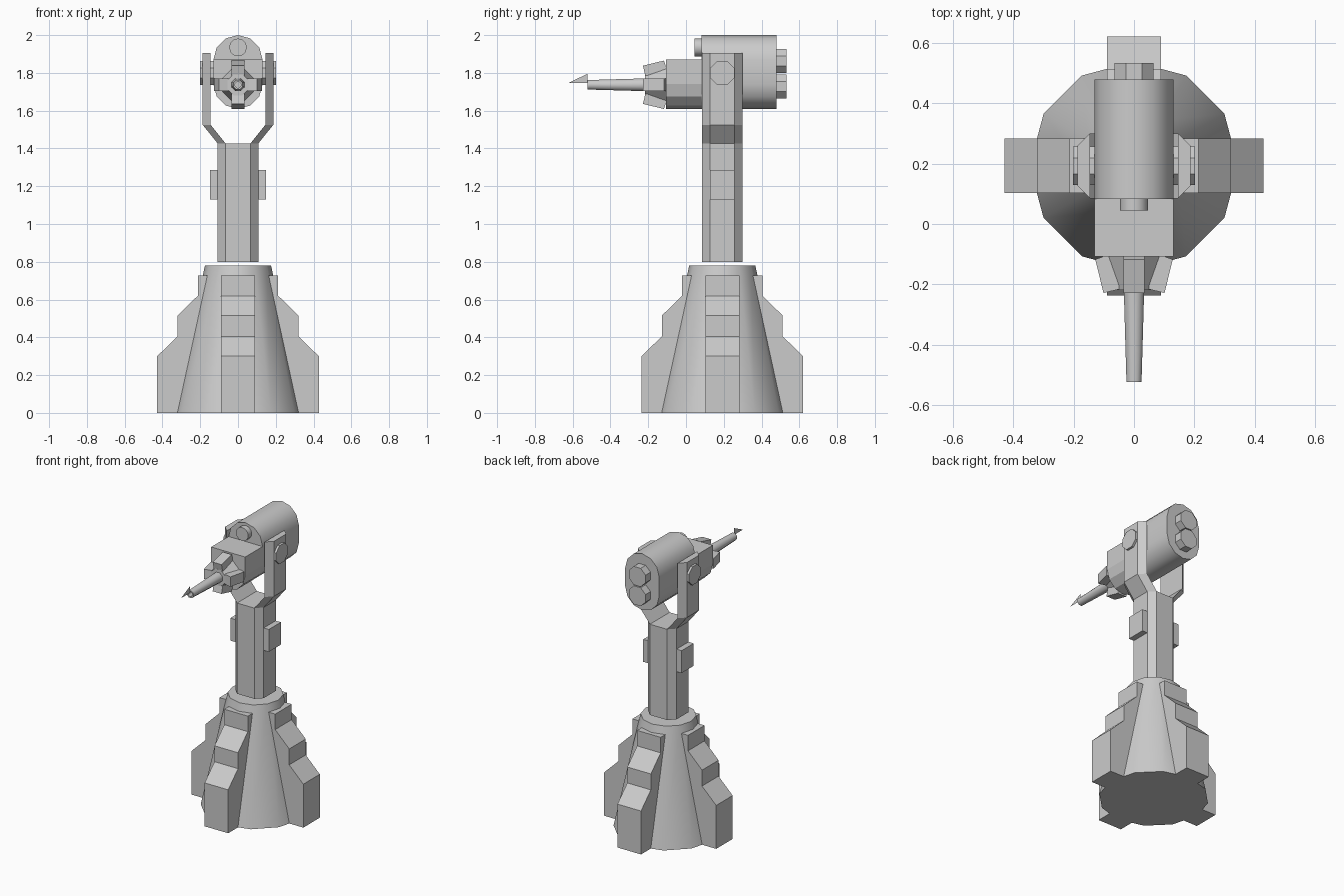
import bpy, bmesh, math
from mathutils import Vector, Matrix

if "Cube" in bpy.data.objects:
    bpy.data.objects.remove(bpy.data.objects["Cube"])

CY = 0.192   # y of the column axis
BZ = 1.737   # height of the barrel axis


def loft(name, rings, smooth=None):
    """Closed solid skinned through rings of equal point count."""
    bm = bmesh.new()
    vs = [[bm.verts.new(p) for p in r] for r in rings]
    n = len(rings[0])
    for a, b in zip(vs, vs[1:]):
        for i in range(n):
            j = (i + 1) % n
            bm.faces.new((a[i], a[j], b[j], b[i]))
    bm.faces.new(vs[0])
    bm.faces.new(vs[-1])
    bmesh.ops.recalc_face_normals(bm, faces=bm.faces)
    me = bpy.data.meshes.new(name)
    bm.to_mesh(me)
    bm.free()
    ob = bpy.data.objects.new(name, me)
    bpy.context.collection.objects.link(ob)
    if smooth:
        bpy.ops.object.select_all(action='DESELECT')
        ob.select_set(True)
        bpy.context.view_layer.objects.active = ob
        bpy.ops.object.shade_smooth_by_angle(angle=math.radians(smooth))
    return ob


def ring(c, r, axis, n, turn=0.0):
    """Regular polygon around c, perpendicular to axis."""
    pts = []
    for i in range(n):
        a = 2 * math.pi * (i + turn) / n
        u, v = r * math.cos(a), r * math.sin(a)
        d = {'x': (0, u, v), 'y': (u, 0, v), 'z': (u, v, 0)}[axis]
        pts.append(Vector(c) + Vector(d))
    return pts


# Conical base
loft("base_cone", [ring((0, CY, 0), 0.345, 'z', 12),
                   ring((0, CY, 0.78), 0.175, 'z', 12)], 35)

# Four stepped buttresses
step = [(0, 0), (0.428, 0), (0.428, 0.30), (0.32, 0.405), (0.32, 0.515),
        (0.213, 0.62), (0.213, 0.727), (0, 0.727)]
for k in range(4):
    m = Matrix.Translation((0, CY, 0)) @ Matrix.Rotation(k * math.pi / 2, 4, 'Z')
    loft(f"base_buttress_{k + 1}",
         [[m @ Vector((r, t, z)) for r, z in step] for t in (-0.09, 0.09)])

# Octagonal column
H, C = 0.108, 0.066
octo = [(H, -C), (H, C), (C, H), (-C, H), (-H, C), (-H, -C), (-C, -H), (C, -H)]
loft("column", [[(x, CY + y, z) for x, y in octo] for z in (0.80, 1.427)])

# Yoke arms, column side boxes and pivots, mirrored left and right
for side, s in (("left", -1), ("right", 1)):
    arm = []
    for inner, outer, z in ((C, H, 1.427), (0.145, 0.187, 1.525), (0.145, 0.187, 1.905)):
        arm.append([(s * inner, CY - H, z), (s * outer, CY - C, z),
                    (s * outer, CY + C, z), (s * inner, CY + H, z)])
    loft(f"yoke_arm_{side}", arm)
    loft(f"column_box_{side}",
         [[(s * x, CY - C, 1.13), (s * x, CY + C, 1.13),
           (s * x, CY + C, 1.285), (s * x, CY - C, 1.285)] for x in (0.10, 0.147)])
    loft(f"pivot_{side}", [ring((s * x, CY, 1.80), 0.069, 'x', 8, 0.5)
                           for x in (0.11, 0.202)])

# Head: rounded top and bottom at the rear, flat topped box in front
R, ZT, ZB = 0.13, 1.87, 1.74


def arc(z, start):
    return [(R * math.cos(math.radians(a)), z + R * math.sin(math.radians(a)))
            for a in range(start, start + 181, 30)]


rear = arc(ZT, 0) + arc(ZB, 180)
front = [(R, ZT), (-R, ZT)] + arc(ZB, 180)
loft("head_rear", [[(x, y, z) for x, z in rear] for y in (0.083, 0.478)], 35)
loft("head_front", [[(x, y, z) for x, z in front] for y in (-0.107, 0.083)])

# Front lens and twin rear caps
loft("front_lens", [ring((0, y, 1.935), 0.047, 'y', 12) for y in (0.045, 0.10)], 35)
for name, z in (("upper", 1.863), ("lower", 1.729)):
    loft(f"rear_cap_{name}", [ring((0, y, z), 0.069, 'y', 8, 0.5) for y in (0.46, 0.533)])

# Muzzle hub with four prongs
loft("muzzle_hub", [ring((0, -0.10, BZ), 0.092, 'y', 8, 0.5),
                    ring((0, -0.218, BZ), 0.06, 'y', 8, 0.5)])
prong = [(0.05, -0.10), (0.08, -0.10), (0.128, -0.117), (0.101, -0.228),
         (0.05, -0.216)]
for k in range(4):
    m = Matrix.Translation((0, 0, BZ)) @ Matrix.Rotation(k * math.pi / 2, 4, 'Y')
    loft(f"muzzle_prong_{k + 1}",
         [[m @ Vector((r, y, t)) for r, y in prong] for t in (-0.034, 0.034)])

# Tapered barrel with a bored tip
loft("barrel", [ring((0, y, BZ), r, 'y', 8, 0.5)
                for y, r in ((-0.20, 0.037), (-0.522, 0.027), (-0.522, 0.017), (-0.47, 0.017))], 46)

# Thin sight blade at the tip
me = bpy.data.meshes.new("sight_blade")
me.from_pydata([(0, -0.522, 1.747), (0, -0.622, 1.747), (0, -0.522, 1.795)], [], [(0, 1, 2)])
bpy.context.collection.objects.link(bpy.data.objects.new("sight_blade", me))
